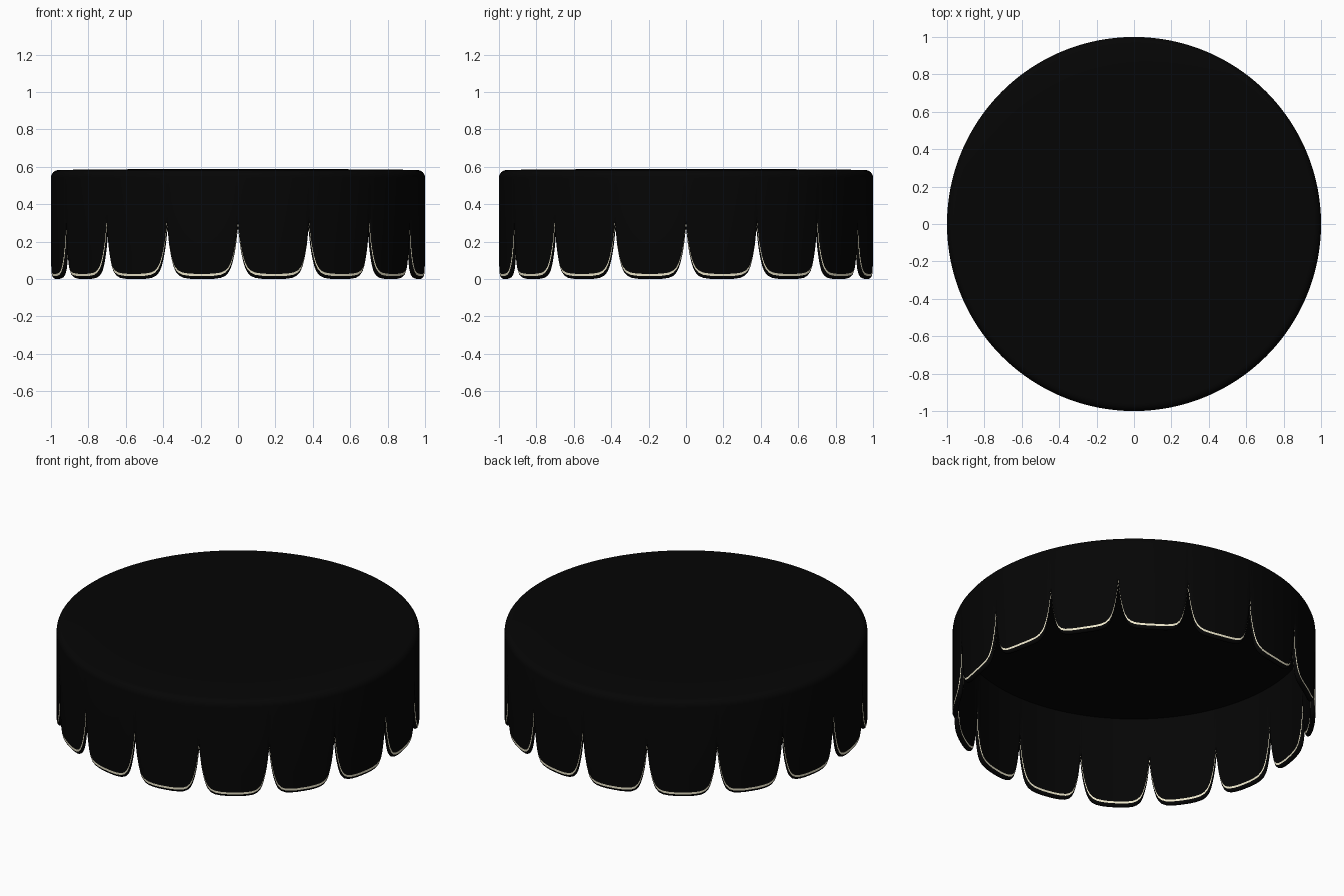
import bpy, bmesh, math

if "Cube" in bpy.data.objects:
    bpy.data.objects.remove(bpy.data.objects["Cube"])

SCALLOPS = 16
THICK = .03
MID = 1 - THICK / 2
# half scallop outline: (angle from slit, height of lower edge)
EDGE = [(0, .275), (.003, .25), (.007, .215), (.012, .175), (.019, .135), (.028, .095),
        (.038, .062), (.05, .037), (.068, .018), (.092, .007), (.125, .002), (.16, 0)]
HALF = math.pi / SCALLOPS


def material(name, colour):
    m = bpy.data.materials.new(name)
    m.diffuse_color = (*colour, 1)
    m.use_nodes = True
    m.node_tree.nodes["Principled BSDF"].inputs["Base Color"].default_value = m.diffuse_color
    return m


# columns around the circle: (angle, lower edge height, flatness of the edge there)
pts = EDGE + [(HALF, 0)]
half = [(0, pts[0][1], .3)]
for (d0, z0), (d, z), (d1, z1) in zip(pts, pts[1:], pts[2:]):
    half.append((d, z, (d1 - d0) / math.hypot(d1 - d0, z1 - z0)))
half.append((HALF, 0, 1))
one = half + [(2 * HALF - d, z, f) for d, z, f in reversed(half[1:-1])]
columns = [(2 * HALF * i + d - math.pi / 2, z, f) for i in range(SCALLOPS) for d, z, f in one]


def rim_ring(bm, offset, side):
    """Ring following the scallops; the cloth edge is rounded to its mid thickness."""
    out = []
    for a, z, f in columns:
        s = min(1, offset * f / .02)
        r = MID + side * THICK / 2 * math.sqrt(1 - (1 - s) ** 2)
        out.append(bm.verts.new((r * math.cos(a), r * math.sin(a), z + offset)))
    return out


def flat_ring(bm, r, h):
    return [bm.verts.new((r * math.cos(a), r * math.sin(a), h)) for a, _, _ in columns]


def bridge(bm, rings, flip=False):
    n = len(columns)
    for lo, hi in zip(rings, rings[1:]):
        for i in range(n):
            j = (i + 1) % n
            quad = (lo[i], lo[j], hi[j], hi[i])
            bm.faces.new(quad[::-1] if flip else quad)


def cap(bm, ring, h, flip=False):
    c = bm.verts.new((0, 0, h))
    for i in range(len(ring)):
        tri = (ring[i], ring[(i + 1) % len(ring)], c)
        bm.faces.new(tri[::-1] if flip else tri)


def finish(bm, name, mat):
    mesh = bpy.data.meshes.new(name)
    bm.to_mesh(mesh)
    bm.free()
    ob = bpy.data.objects.new(name, mesh)
    bpy.context.collection.objects.link(ob)
    mesh.materials.append(mat)
    bpy.ops.object.select_all(action='DESELECT')
    ob.select_set(True)
    bpy.context.view_layer.objects.active = ob
    bpy.ops.object.shade_smooth_by_angle(angle=math.radians(50))


black = material("black_cloth", (.0015, .0015, .0015))
cream = material("cream_trim", (.85, .8, .6))

# rounded hem, wrapping from the outside to the inside
bm = bmesh.new()
bottom = rim_ring(bm, 0, 1)
for side in (1, -1):
    bridge(bm, [bottom] + [rim_ring(bm, o, side) for o in (.002, .007, .016)], side < 0)
finish(bm, "scallop_hem", black)

# stripes on both faces of the cloth
for side, name in ((1, "outer_stripe"), (-1, "inner_stripe")):
    bm = bmesh.new()
    bridge(bm, [rim_ring(bm, o, side) for o in (.016, .028)], side < 0)
    finish(bm, name, cream)

# outer wall with rounded shoulder and nearly flat top
RISE = (.028, .05, .09, .13)
bm = bmesh.new()
rings = [rim_ring(bm, o, 1) for o in RISE]
R = .04
for k in range(7):
    t = math.pi / 2 * k / 6
    rings.append(flat_ring(bm, 1 - R + R * math.cos(t), .583 - R + R * math.sin(t)))
rings.append(flat_ring(bm, .76, .587))
bridge(bm, rings)
cap(bm, rings[-1], .588)
finish(bm, "canopy_cover", black)

# inner wall and ceiling
bm = bmesh.new()
rings = [rim_ring(bm, o, -1) for o in RISE] + [flat_ring(bm, 1 - THICK, .555)]
bridge(bm, rings, True)
cap(bm, rings[-1], .557, True)
finish(bm, "canopy_lining", black)
